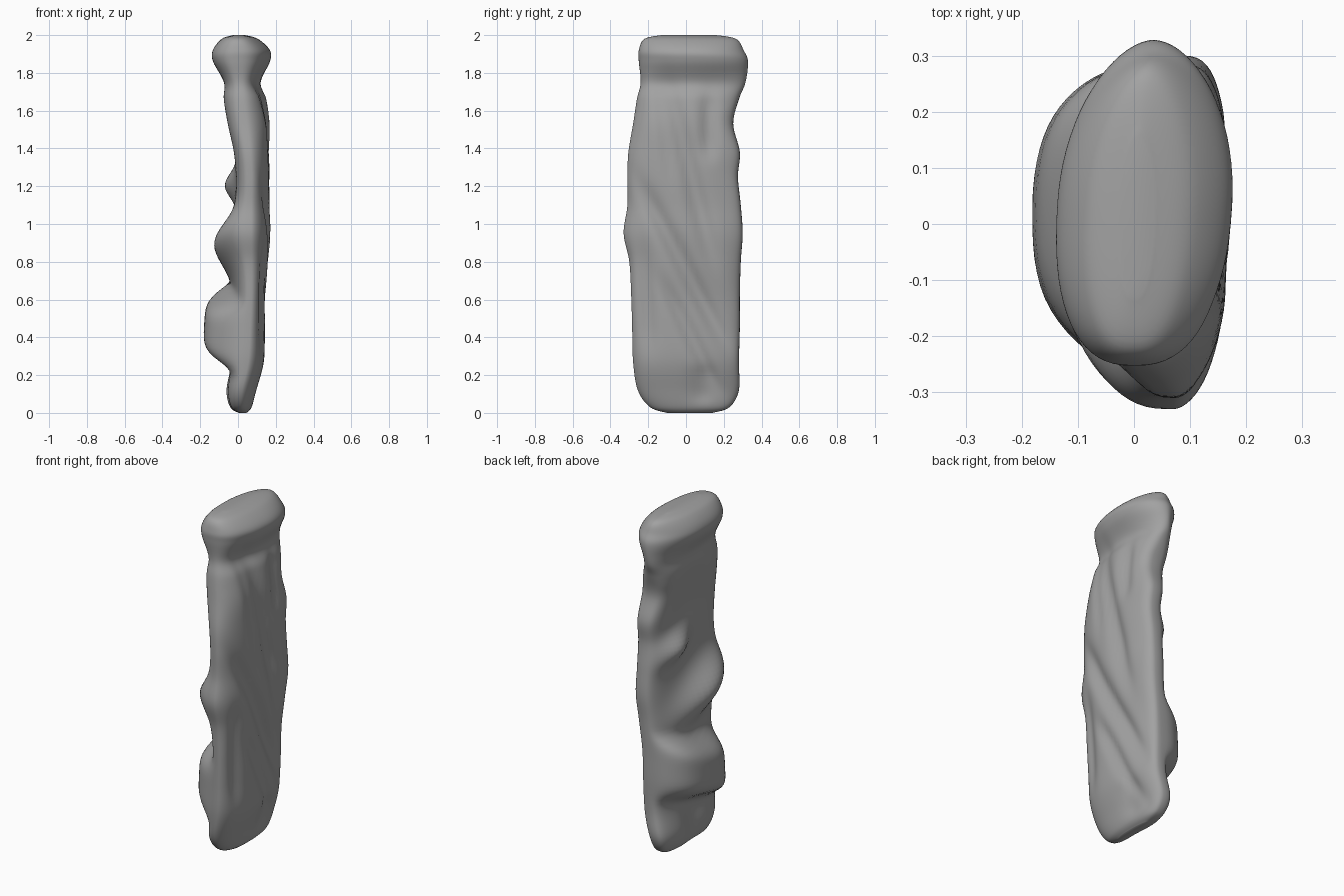
import bpy, bmesh, math

# Height profile: z, y min, y max, left x, right x, lean of the section (x per y)
PROFILE = [
    (0.00, -0.10, 0.14, 0.00, 0.045, 0.0),
    (0.03, -0.19, 0.23, -0.045, 0.072, 0.0),
    (0.12, -0.255, 0.28, -0.065, 0.097, -0.02),
    (0.27, -0.28, 0.28, -0.04, 0.136, -0.02),
    (0.45, -0.285, 0.285, -0.03, 0.142, -0.03),
    (0.62, -0.29, 0.285, -0.02, 0.146, -0.03),
    (0.80, -0.30, 0.29, -0.02, 0.162, 0.0),
    (0.95, -0.33, 0.30, -0.02, 0.172, 0.02),
    (1.10, -0.31, 0.29, -0.015, 0.168, 0.02),
    (1.25, -0.31, 0.275, -0.015, 0.171, 0.02),
    (1.38, -0.305, 0.285, -0.03, 0.172, 0.02),
    (1.53, -0.28, 0.25, -0.065, 0.17, 0.02),
    (1.66, -0.26, 0.28, -0.085, 0.15, 0.02),
    (1.75, -0.24, 0.315, -0.08, 0.12, 0.03),
    (1.86, -0.25, 0.328, -0.132, 0.168, 0.06),
    (1.92, -0.25, 0.305, -0.132, 0.168, 0.06),
    (1.98, -0.22, 0.265, -0.085, 0.105, 0.05),
    (2.00, -0.13, 0.16, -0.025, 0.035, 0.03),
]
# Swellings on the left face: y, z, y radius, z radius, slope dz/dy, height, power
LEFT = [
    (0.04, 0.47, 0.33, 0.165, 0.25, 0.15, 5),
    (-0.13, 0.90, 0.26, 0.125, -0.40, 0.11, 2),
    (0.14, 1.20, 0.13, 0.08, -0.30, 0.075, 2),
    (0.02, 1.48, 0.14, 0.24, 0.0, -0.025, 2),
    (0.0, 0.14, 0.09, 0.12, 0.3, -0.025, 2),
]
# Long creases on the right face: y, z, half length, width, slope dy/dz, depth
RIGHT = [
    (-0.01, 0.78, 0.42, 0.05, -0.52, 0.035),
    (0.02, 1.28, 0.48, 0.05, -0.25, 0.032),
    (0.12, 1.52, 0.17, 0.045, 0.0, 0.025),
    (0.03, 0.40, 0.28, 0.04, -0.50, 0.025),
    (-0.12, 1.50, 0.28, 0.035, -0.15, 0.014),
    (-0.21, 0.62, 0.28, 0.04, -0.05, 0.022),
    (0.09, 0.15, 0.09, 0.06, 0.0, 0.015),
]


def section(f):
    """Smoothly interpolated profile row at fractional index f."""
    i = min(int(f), len(PROFILE) - 2)
    t = f - i
    rows = [PROFILE[max(0, min(len(PROFILE) - 1, i + k))] for k in (-1, 0, 1, 2)]
    return [0.5 * (2 * b + (c - a) * t + (2 * a - 5 * b + 4 * c - d) * t * t
                   + (3 * b - a - 3 * c + d) * t ** 3) for a, b, c, d in zip(*rows)]


def bulge(y, z):
    return sum(h * math.exp(-abs((y - a) / ry) ** p - abs((z - b - s * (y - a)) / rz) ** p)
               for a, b, ry, rz, s, h, p in LEFT)


def crease(y, z):
    return sum(d * math.exp(-((z - b) / length) ** 4 - ((y - a - s * (z - b)) / w) ** 2)
               for a, b, length, w, s, d in RIGHT)


def spow(v, p):
    return math.copysign(abs(v) ** p, v)


# Carved grip: rings lofted from bottom to top, rounder at the head
N, STEPS = 72, 7
bm = bmesh.new()
rings = []
for k in range((len(PROFILE) - 1) * STEPS + 1):
    z, y0, y1, xl, xr, lean = section(k / STEPS)
    mid, half = (xl + xr) / 2, (xr - xl) / 2
    yc, hy = (y0 + y1) / 2, (y1 - y0) / 2
    head = max(0, min(1, (z - 1.6) / 0.2))
    ring = []
    for j in range(N):
        a = 2 * math.pi * j / N
        c, s = math.cos(a), math.sin(a)
        y = yc + hy * spow(c, 0.88 + (0.12 * head if c > 0 else 0))
        # Boxy on the left, rounded towards the front on the right
        body = 0.65 if s < 0 else 0.85 - 0.2 * c
        tip = 1.1 if c > 0 else 0.8
        x = mid + half * spow(s, body + (tip - body) * head) + lean * (y - yc)
        weight = abs(s) ** 0.7
        x -= weight * (crease(y, z) if s > 0 else bulge(y, z))
        ring.append(bm.verts.new((x, y, max(0, min(2, z)))))
    rings.append(ring)
for lo, hi in zip(rings, rings[1:]):
    for j in range(N):
        n = (j + 1) % N
        bm.faces.new((lo[j], lo[n], hi[n], hi[j]))
bm.faces.new(rings[0])
bm.faces.new(rings[-1])
bmesh.ops.recalc_face_normals(bm, faces=bm.faces)
mesh = bpy.data.meshes.new("carved_grip")
bm.to_mesh(mesh)
bm.free()
for poly in mesh.polygons:
    poly.use_smooth = True
grip = bpy.data.objects.new("carved_grip", mesh)
bpy.context.collection.objects.link(grip)

# Dark grey finish
mat = bpy.data.materials.new("dark_grey")
mat.diffuse_color = (0.36, 0.36, 0.36, 1)
mesh.materials.append(mat)
